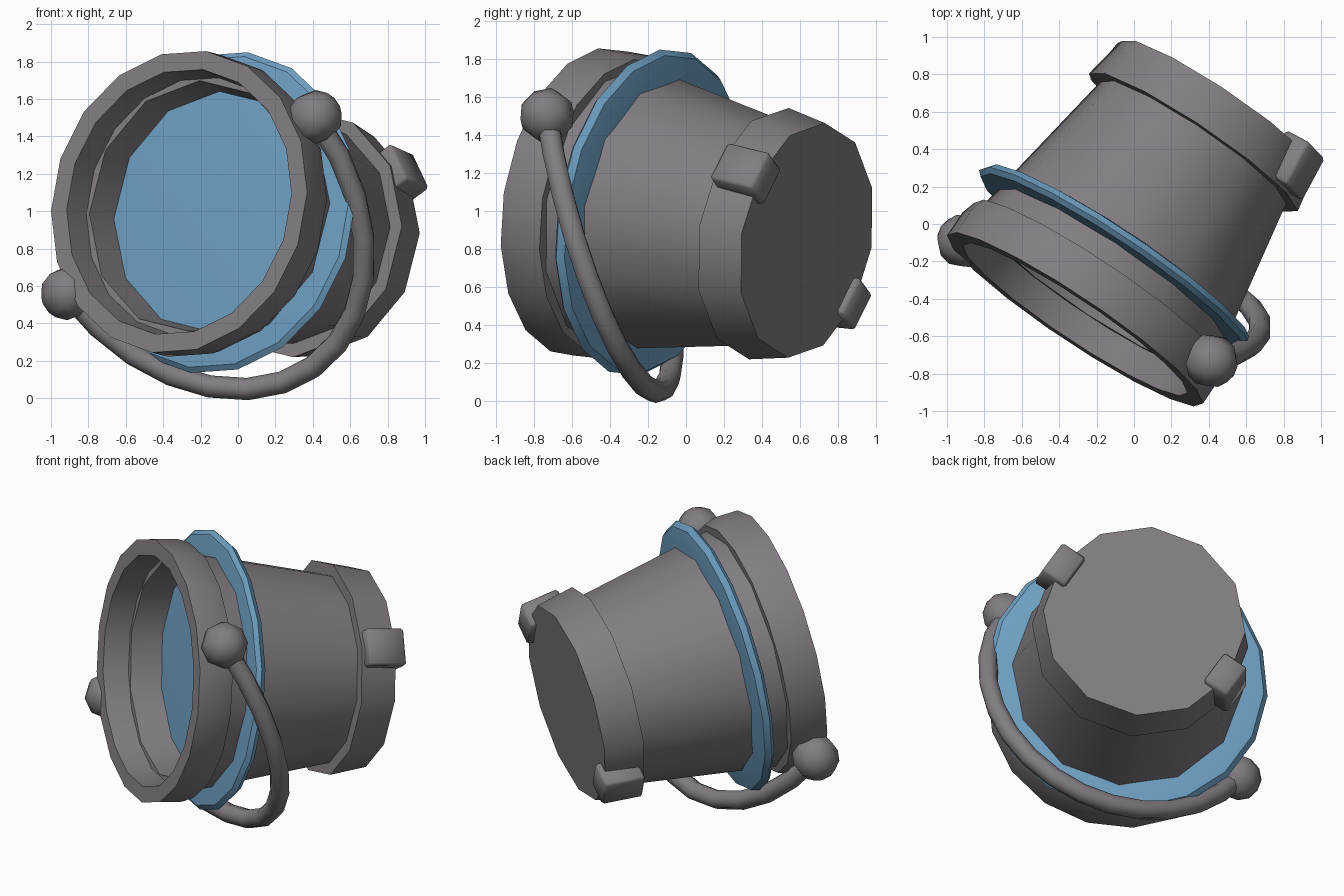
import bpy, bmesh, math
from mathutils import Vector, Matrix

if "Cube" in bpy.data.objects:
    bpy.data.objects.remove(bpy.data.objects["Cube"])

# Bucket frame: origin at the mouth, local Z toward the base, local X through the handle knobs
mouth = Vector((-0.315, -0.51, 1.05))
axis = Vector((0.765, 1.145, -0.205)).normalized()
side = Vector((0.66, -0.32, 0.47))
side = (side - axis * side.dot(axis)).normalized()
other = axis.cross(side)
FRAME = Matrix.Translation(mouth) @ Matrix((side, other, axis)).transposed().to_4x4()


def material(name, rgb):
    m = bpy.data.materials.new(name)
    m.diffuse_color = (*rgb, 1)
    m.use_nodes = True
    m.node_tree.nodes["Principled BSDF"].inputs["Base Color"].default_value = m.diffuse_color
    return m


grey = material("warm grey metal", (0.225, 0.205, 0.225))
blue = material("water blue", (0.155, 0.35, 0.54))


def finish(ob, mat, angle=35):
    ob.data.materials.append(mat)
    bpy.ops.object.select_all(action='DESELECT')
    ob.select_set(True)
    bpy.context.view_layer.objects.active = ob
    bpy.ops.object.shade_smooth_by_angle(angle=math.radians(angle))
    return ob


def from_bmesh(name, bm, mat, angle=35):
    bmesh.ops.recalc_face_normals(bm, faces=bm.faces)
    me = bpy.data.meshes.new(name)
    bm.to_mesh(me)
    bm.free()
    ob = bpy.data.objects.new(name, me)
    bpy.context.collection.objects.link(ob)
    return finish(ob, mat, angle)


def lathe(name, profile, n, phase, mat, closed):
    """Revolve (radius, depth) points; closed = ring section, otherwise capped ends."""
    bm = bmesh.new()
    rings = []
    for r, d in profile:
        rings.append([bm.verts.new(FRAME @ Vector((
            r * math.cos(phase + math.tau * i / n),
            r * math.sin(phase + math.tau * i / n), d))) for i in range(n)])
    pairs = list(zip(rings, rings[1:]))
    if closed:
        pairs.append((rings[-1], rings[0]))
    else:
        bm.faces.new(rings[0])
        bm.faces.new(rings[-1])
    for a, b in pairs:
        for i in range(n):
            j = (i + 1) % n
            bm.faces.new((a[i], a[j], b[j], b[i]))
    return from_bmesh(name, bm, mat)


# Tapered wall, mouth rim, base band and water disc with its protruding edge
lathe("bucket_wall", [(0.765, 0.16), (0.59, 1.18), (0.53, 1.18), (0.68, 0.16)],
      12, 0, grey, True)
lathe("mouth_rim", [(0.82, 0), (0.82, 0.15), (0.795, 0.23), (0.69, 0.23), (0.72, 0)],
      18, math.radians(10), grey, True)
lathe("base_band", [(0.67, 1.15), (0.625, 1.392)], 12, 0, grey, False)
lathe("water_disc", [(0.72, 0.355), (0.845, 0.365), (0.872, 0.39), (0.845, 0.425), (0.70, 0.45)],
      18, math.radians(10), blue, False)

# Handle: half-ellipse tube hanging between the two knobs
centre = FRAME @ Vector((0, 0, 0.12))
half = Vector((0.66, -0.32, 0.47))
drop = Vector((0.65, 0.12, -0.865))
cu = bpy.data.curves.new("handle", 'CURVE')
cu.dimensions = '3D'
cu.bevel_depth = 0.06
cu.bevel_resolution = 2
cu.use_fill_caps = True
sp = cu.splines.new('POLY')
N = 14
sp.points.add(N)
for i, p in enumerate(sp.points):
    t = math.pi * i / N
    p.co = (*(centre + half * math.cos(t) + drop * math.sin(t)), 1)
ob = bpy.data.objects.new("handle", cu)
bpy.context.collection.objects.link(ob)
bpy.ops.object.select_all(action='DESELECT')
ob.select_set(True)
bpy.context.view_layer.objects.active = ob
bpy.ops.object.convert(target='MESH')
finish(bpy.context.view_layer.objects.active, grey, 50)

for s, label in ((1, "right"), (-1, "left")):
    # Handle knob
    bm = bmesh.new()
    bmesh.ops.create_uvsphere(bm, u_segments=8, v_segments=6, radius=0.147)
    bm.transform(Matrix.Translation(centre + half * s)
                 @ FRAME.to_3x3().to_4x4() @ Matrix.Rotation(math.pi / 2, 4, 'Y'))
    from_bmesh("knob_" + label, bm, grey, 50)

    # Foot block wrapped over the base edge
    bm = bmesh.new()
    bmesh.ops.create_cube(bm, size=1)
    for v in bm.verts:
        outer = v.co.x * s > 0
        back = v.co.z > 0
        r = (0.69 if back else 0.72) if outer else 0.52
        v.co = Vector((s * r, v.co.y * 0.23, 1.43 if back else 1.17))
    bmesh.ops.bevel(bm, geom=bm.edges[:], offset=0.015, segments=1, affect='EDGES')
    bm.transform(FRAME)
    from_bmesh("foot_" + label, bm, grey, 50)
